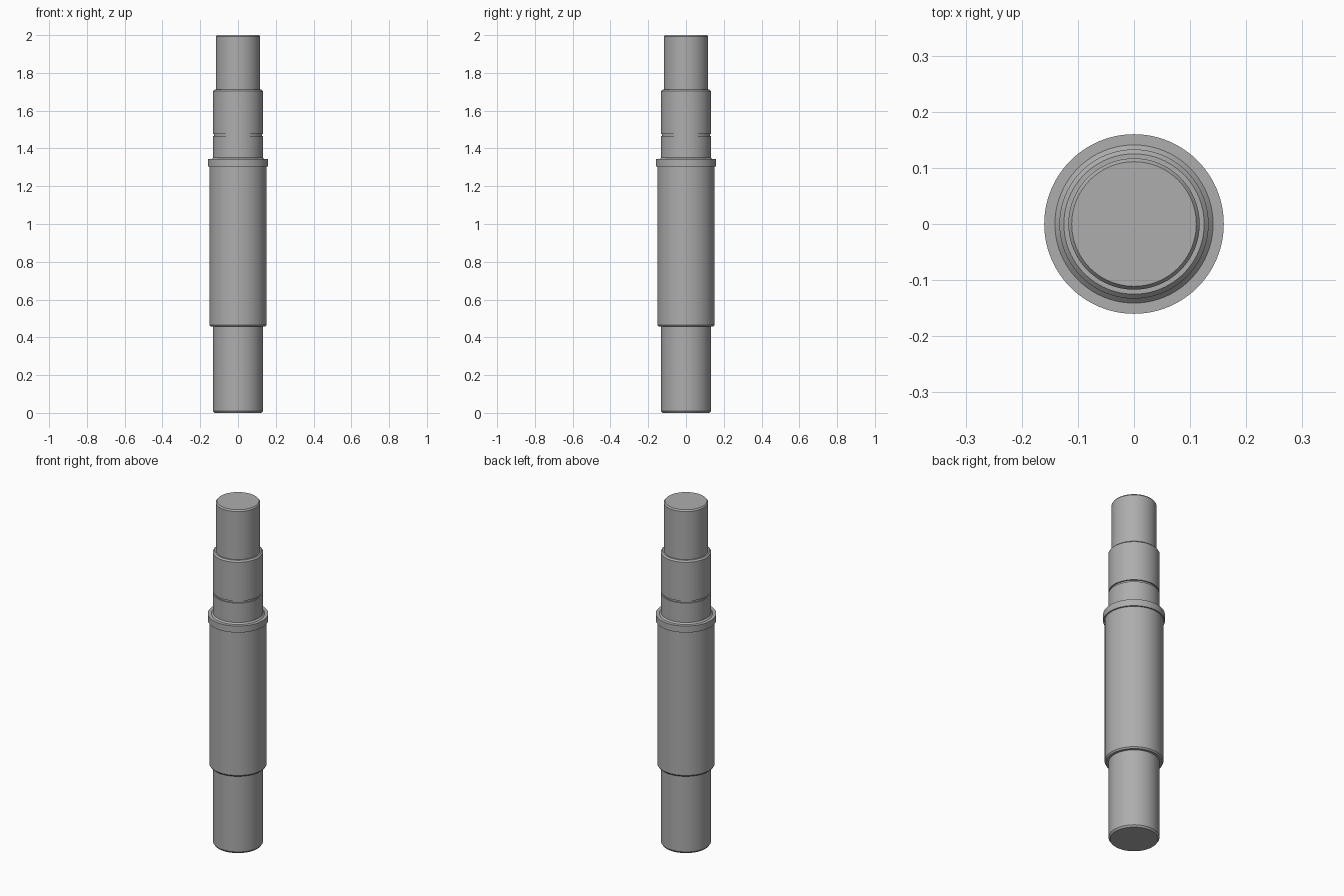
import bpy, math

old = bpy.data.objects.get("Cube")
if old:
    bpy.data.objects.remove(old)

steel = bpy.data.materials.new("plain grey steel")
steel.use_nodes = True
grey = (0.42, 0.42, 0.42, 1)
steel.diffuse_color = grey
steel.node_tree.nodes["Principled BSDF"].inputs["Base Color"].default_value = grey

SIDES = 96


def turned(name, profile):
    """Spin a (radius, height) profile about z and cap both ends."""
    verts = [(r * math.cos(math.tau * i / SIDES), r * math.sin(math.tau * i / SIDES), z)
             for r, z in profile for i in range(SIDES)]
    faces = [(k * SIDES + i, k * SIDES + (i + 1) % SIDES,
              (k + 1) * SIDES + (i + 1) % SIDES, (k + 1) * SIDES + i)
             for k in range(len(profile) - 1) for i in range(SIDES)]
    last = (len(profile) - 1) * SIDES
    faces += [tuple(reversed(range(SIDES))), tuple(range(last, last + SIDES))]
    mesh = bpy.data.meshes.new(name)
    mesh.from_pydata(verts, [], faces)
    mesh.materials.append(steel)
    obj = bpy.data.objects.new(name, mesh)
    bpy.context.collection.objects.link(obj)
    bpy.ops.object.select_all(action='DESELECT')
    obj.select_set(True)
    bpy.context.view_layer.objects.active = obj
    bpy.ops.object.shade_smooth_by_angle(angle=math.radians(20))


# Single stepped shaft, from the foot to the tip
turned("stepped_shaft", [
    (0.125, 0), (0.132, 0.01), (0.132, 0.458),        # lower journal, chamfered foot
    (0.146, 0.458), (0.152, 0.466), (0.152, 1.305),   # main body
    (0.16, 1.305), (0.16, 1.343), (0.141, 1.343),     # collar
    (0.133, 1.351), (0.133, 1.465),                   # flared root and bearing seat
    (0.126, 1.465), (0.126, 1.476), (0.133, 1.476),   # retaining groove
    (0.133, 1.703), (0.125, 1.711),                   # upper journal
    (0.117, 1.711), (0.117, 1.992), (0.111, 2.0),     # chamfered tip
])
